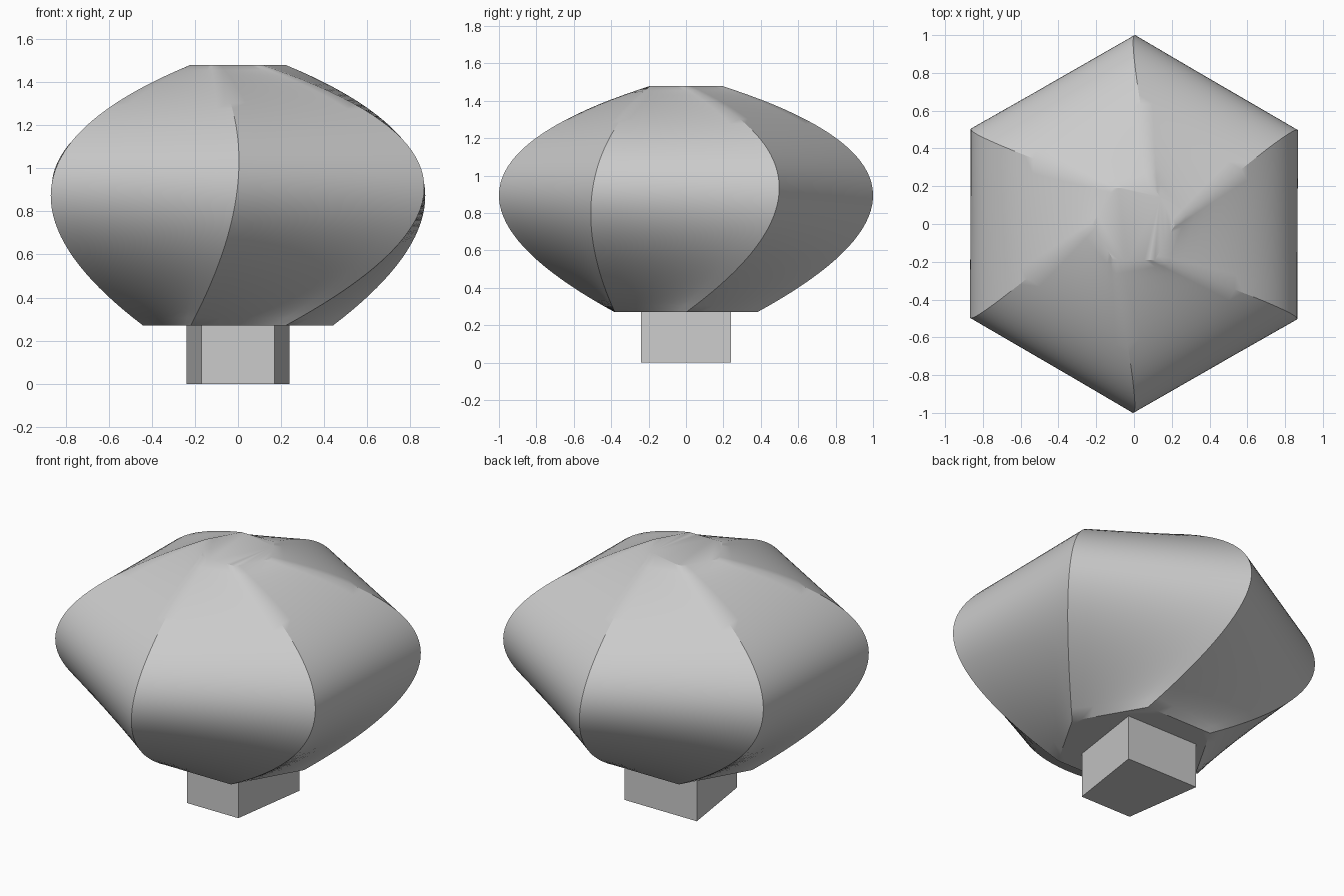
import bpy
import bmesh
from math import cos, sin, radians
from mathutils import Vector

if "Cube" in bpy.data.objects:
    bpy.data.objects.remove(bpy.data.objects["Cube"], do_unlink=True)

SIDES, ROWS, COLS = 6, 40, 8

grey = bpy.data.materials.new("plain grey")
grey.use_nodes = True
colour = (0.6, 0.6, 0.6, 1)
grey.diffuse_color = colour
grey.node_tree.nodes["Principled BSDF"].inputs["Base Color"].default_value = colour


def finish(bm, name):
    mesh = bpy.data.meshes.new(name)
    bm.to_mesh(mesh)
    bm.free()
    mesh.materials.append(grey)
    obj = bpy.data.objects.new(name, mesh)
    bpy.context.collection.objects.link(obj)
    return obj


def corner(index, radius, turn, z):
    angle = radians(index * 360 / SIDES + turn)
    return Vector((radius * cos(angle), radius * sin(angle), z))


def seam(index, t):
    """Parabola through the lower, middle and upper hexagon corners."""
    low = corner(index, 0.44, 0, 0.27)
    mid = corner(index, 0.997, 30, 0.935)
    top = corner(index, 0.22, 0, 1.48)
    return (low * (1 - t) * (1 - 2 * t) + mid * 4 * t * (1 - t)
            + top * t * (2 * t - 1))


# Twisted hexagonal body, lofted with flat sides between curved seams
bm = bmesh.new()
rings = []
for row in range(ROWS + 1):
    corners = [seam(i, row / ROWS) for i in range(SIDES)]
    ring = []
    for i in range(SIDES):
        for c in range(COLS):
            ring.append(bm.verts.new(corners[i].lerp(corners[(i + 1) % SIDES], c / COLS)))
    rings.append(ring)
count = SIDES * COLS
for lower, upper in zip(rings, rings[1:]):
    for i in range(count):
        j = (i + 1) % count
        bm.faces.new((lower[i], lower[j], upper[j], upper[i]))
bm.faces.new(rings[-1])
bm.faces.new(rings[0][::-1])
body = finish(bm, "twisted_body")
bpy.ops.object.select_all(action="DESELECT")
body.select_set(True)
bpy.context.view_layer.objects.active = body
bpy.ops.object.shade_smooth_by_angle(angle=radians(30))

# Foot: a block that narrows toward the front
bm = bmesh.new()
outline = [(-0.17, -0.24), (0.17, -0.24), (0.24, 0.24), (-0.24, 0.24)]
base = bm.faces.new([bm.verts.new((x, y, 0)) for x, y in outline])
grown = bmesh.ops.extrude_face_region(bm, geom=[base], use_keep_orig=True)
bmesh.ops.translate(bm, vec=(0, 0, 0.27),
                    verts=[v for v in grown["geom"] if isinstance(v, bmesh.types.BMVert)])
bmesh.ops.recalc_face_normals(bm, faces=bm.faces)
finish(bm, "foot_block")
